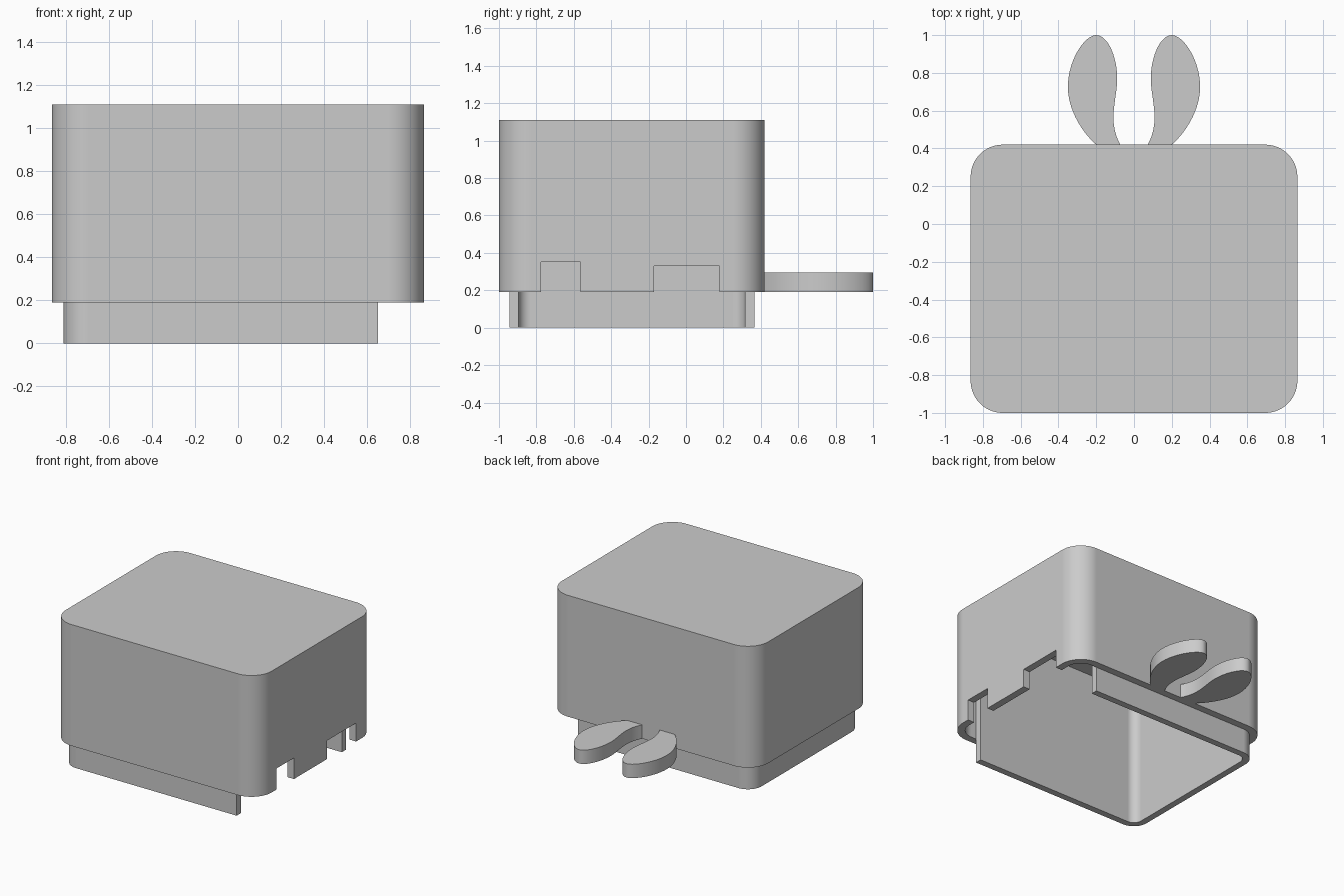
import bpy, bmesh, math
from mathutils import Vector
from mathutils.geometry import interpolate_bezier

cube = bpy.data.objects.get("Cube")
if cube:
    bpy.data.objects.remove(cube, do_unlink=True)

# Single plain grey
grey = bpy.data.materials.new("plain grey")
grey.use_nodes = True
colour = (0.6, 0.6, 0.6, 1)
grey.diffuse_color = colour
grey.node_tree.nodes["Principled BSDF"].inputs["Base Color"].default_value = colour

HALF_X, FRONT, BACK = 0.865, -1.0, 0.42
RIM, TOP, WALL, LINER = 0.19, 1.11, 0.055, 0.05
RADIUS, LINER_END = 0.17, 0.65


def corner(cx, cy, r, start, steps=14):
    return [(cx + r * math.cos(start + math.pi / 2 * i / steps),
             cy + r * math.sin(start + math.pi / 2 * i / steps)) for i in range(steps + 1)]


def rounded_rect(inset):
    r = RADIUS - inset
    x, y0, y1 = HALF_X - RADIUS, FRONT + RADIUS, BACK - RADIUS
    pts = []
    for i, (cx, cy) in enumerate([(x, y1), (-x, y1), (-x, y0), (x, y0)]):
        pts += corner(cx, cy, r, i * math.pi / 2)
    return pts


def open_side(inset):
    # Half of a rounded outline that stops at the open +x side
    left = [p for p in rounded_rect(inset) if p[0] < 0]
    return [(LINER_END, BACK - inset)] + left + [(LINER_END, FRONT + inset)]


def prism(name, outline, z0, z1):
    bm = bmesh.new()
    face = bm.faces.new([bm.verts.new((x, y, z0)) for x, y in outline])
    grown = bmesh.ops.extrude_face_region(bm, geom=[face])["geom"]
    for v in grown:
        if isinstance(v, bmesh.types.BMVert):
            v.co.z = z1
    bmesh.ops.recalc_face_normals(bm, faces=bm.faces)
    mesh = bpy.data.meshes.new(name)
    bm.to_mesh(mesh)
    bm.free()
    mesh.materials.append(grey)
    obj = bpy.data.objects.new(name, mesh)
    bpy.context.collection.objects.link(obj)
    return obj


def activate(obj):
    bpy.ops.object.select_all(action='DESELECT')
    obj.select_set(True)
    bpy.context.view_layer.objects.active = obj


def cut(obj, cutter):
    activate(obj)
    mod = obj.modifiers.new("cut", 'BOOLEAN')
    mod.operation, mod.solver, mod.object = 'DIFFERENCE', 'EXACT', cutter
    bpy.ops.object.modifier_apply(modifier=mod.name)
    bpy.data.objects.remove(cutter, do_unlink=True)


def smooth(obj):
    activate(obj)
    bpy.ops.object.shade_smooth_by_angle(angle=math.radians(30))
    obj.modifiers.new("weighted normals", 'WEIGHTED_NORMAL').keep_sharp = True


# Hollow outer shell, open underneath
shell = prism("outer_shell", rounded_rect(0), RIM, TOP)
cut(shell, prism("cavity", rounded_rect(WALL), -0.1, TOP - WALL))

# Connector notches in the +x wall
for y0, y1, z in [(-0.775, -0.565, 0.35), (-0.17, 0.18, 0.33)]:
    box = [(0.75, y0), (0.95, y0), (0.95, y1), (0.75, y1)]
    cut(shell, prism("notch", box, 0.1, z))
smooth(shell)

# Inner liner that projects below the shell and is open towards +x
outline = open_side(WALL) + open_side(WALL + LINER)[::-1]
smooth(prism("inner_liner", outline, 0, TOP - WALL))

# Pair of flat ears on the back: anchor, handles and anchor per curve
ear_curves = [
    [(0.20, BACK), (0.28, 0.49), (0.35, 0.61), (0.35, 0.725)],
    [(0.35, 0.725), (0.35, 0.87), (0.26, 1.0), (0.20, 1.0)],
    [(0.20, 1.0), (0.13, 1.0), (0.075, 0.85), (0.092, 0.72)],
    [(0.092, 0.72), (0.105, 0.61), (0.13, 0.53), (0.073, BACK)],
]
ear = []
for curve in ear_curves:
    pts = interpolate_bezier(*[Vector((x, y, 0)) for x, y in curve], 16)
    ear += [(p.x, p.y) for p in pts[:-1]]
ear.append(ear_curves[-1][-1])
for side, name in [(1, "left_ear"), (-1, "right_ear")]:
    smooth(prism(name, [(side * x, y) for x, y in ear], RIM, 0.295))
